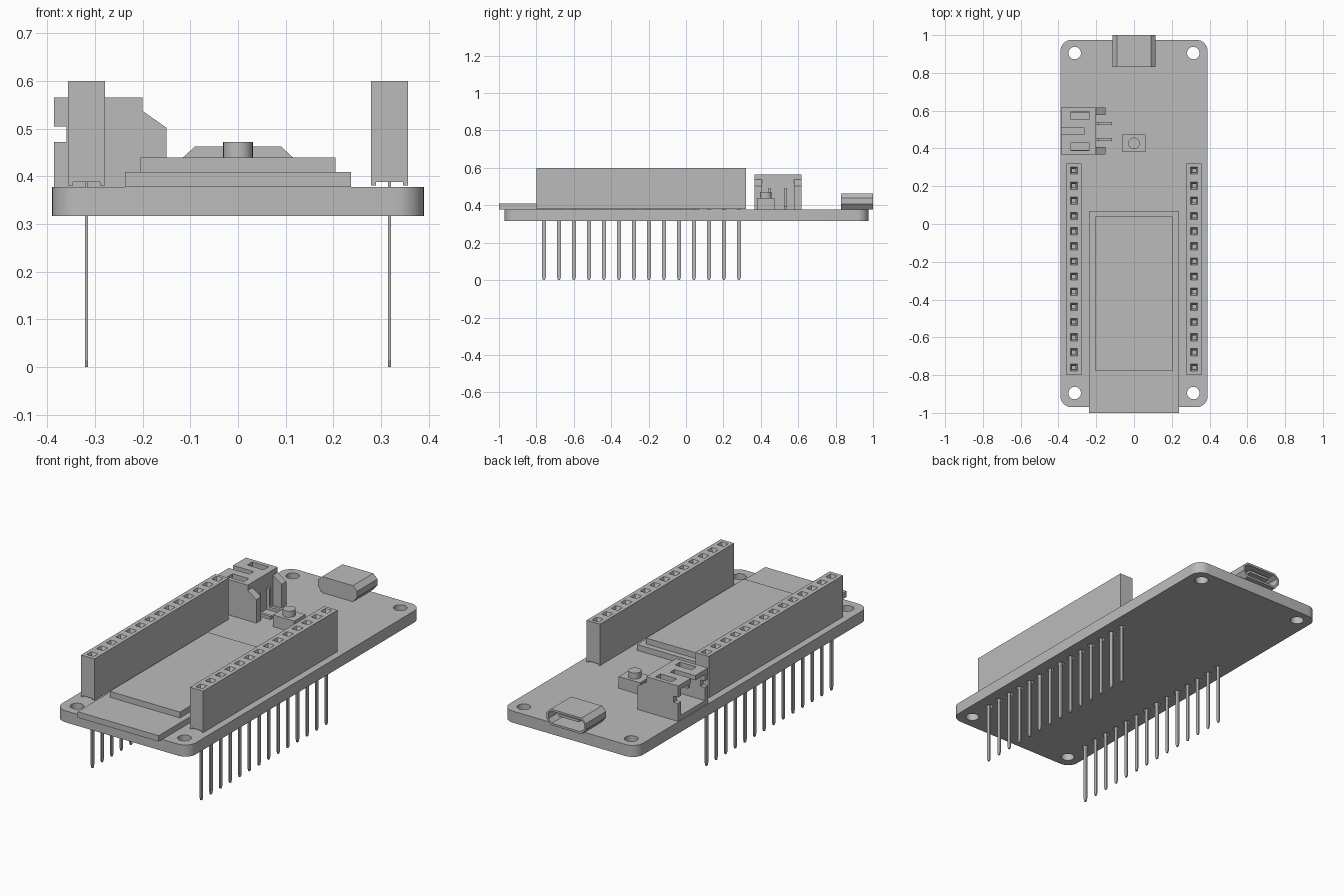
import bpy, bmesh, math
from mathutils import Matrix

if "Cube" in bpy.data.objects:
    bpy.data.objects.remove(bpy.data.objects["Cube"], do_unlink=True)

grey = bpy.data.materials.new("plain grey")
grey.use_nodes = True
colour = (0.5, 0.5, 0.5, 1)
grey.diffuse_color = colour
grey.node_tree.nodes["Principled BSDF"].inputs["Base Color"].default_value = colour


def add_box(bm, x0, x1, y0, y1, z0, z1):
    m = Matrix.Translation(((x0 + x1) / 2, (y0 + y1) / 2, (z0 + z1) / 2))
    m = m @ Matrix.Diagonal((x1 - x0, y1 - y0, z1 - z0, 1))
    return bmesh.ops.create_cube(bm, size=1, matrix=m)["verts"]


def add_cone(bm, x, y, z0, z1, r0, r1, sides=24, turn=0):
    m = Matrix.Translation((x, y, (z0 + z1) / 2)) @ Matrix.Rotation(turn, 4, "Z")
    bmesh.ops.create_cone(bm, cap_ends=True, segments=sides, radius1=r0,
                          radius2=r1, depth=z1 - z0, matrix=m)


def add_prism(bm, outline, axis, start, end):
    """Extrude a 2D outline along x or y."""
    def put(a, b):
        return (a, start, b) if axis == "y" else (start, a, b)
    face = bm.faces.new([bm.verts.new(put(a, b)) for a, b in outline])
    out = bmesh.ops.extrude_face_region(bm, geom=[face])
    move = (0, end - start, 0) if axis == "y" else (end - start, 0, 0)
    verts = [g for g in out["geom"] if isinstance(g, bmesh.types.BMVert)]
    bmesh.ops.translate(bm, verts=verts, vec=move)


def finish(bm, name, smooth=False):
    bmesh.ops.recalc_face_normals(bm, faces=bm.faces)
    mesh = bpy.data.meshes.new(name)
    bm.to_mesh(mesh)
    bm.free()
    mesh.materials.append(grey)
    ob = bpy.data.objects.new(name, mesh)
    bpy.context.collection.objects.link(ob)
    if smooth:
        shade(ob)
    return ob


def shade(ob):
    bpy.ops.object.select_all(action="DESELECT")
    ob.select_set(True)
    bpy.context.view_layer.objects.active = ob
    bpy.ops.object.shade_smooth_by_angle(angle=math.radians(30))


def cut(ob, *cutter_meshes):
    """Subtract each cutter, bake the result and discard the cutters."""
    for bm in cutter_meshes:
        cutter = finish(bm, "cutter")
        cutter.hide_render = True
        mod = ob.modifiers.new("cut", "BOOLEAN")
        mod.operation, mod.solver, mod.object = "DIFFERENCE", "EXACT", cutter
        graph = bpy.context.evaluated_depsgraph_get()
        baked = bpy.data.meshes.new_from_object(ob.evaluated_get(graph))
        ob.modifiers.clear()
        ob.data = baked
        bpy.data.objects.remove(cutter, do_unlink=True)


def box(name, *size):
    bm = bmesh.new()
    add_box(bm, *size)
    return finish(bm, name)


TOP, BOTTOM = 0.378, 0.317
PIN_X = 0.318
PIN_Y = [0.283 - 0.0802 * i for i in range(14)]

# Circuit board with rounded corners, mounting holes and pin holes
bm = bmesh.new()
add_box(bm, -0.39, 0.39, -0.97, 0.975, BOTTOM, TOP)
upright = [e for e in bm.edges if abs(e.verts[0].co.z - e.verts[1].co.z) > 0.01]
bmesh.ops.bevel(bm, geom=upright, offset=0.06, segments=8, profile=0.5, affect="EDGES")
board = finish(bm, "circuit_board")
holes = bmesh.new()
for x in (-0.314, 0.314):
    for y in (-0.895, 0.905):
        add_cone(holes, x, y, 0.3, 0.4, 0.033, 0.033, 32)
for x in (-PIN_X, PIN_X):
    for y in PIN_Y:
        add_cone(holes, x, y, 0.3, 0.4, 0.018, 0.018, 12)
cut(board, holes)
shade(board)

# Radio module and its metal shield
box("radio_module", -0.237, 0.237, -1.0, 0.07, TOP, 0.409)
box("module_shield", -0.205, 0.205, -0.777, 0.04, 0.409, 0.44)

# Socket headers with funnel openings, and their blade pins
for side, x in (("right", -PIN_X), ("left", PIN_X)):
    header = box(side + "_header", x - 0.039, x + 0.039, -0.80, 0.32, 0.381, 0.6)
    funnels, wells, gap = bmesh.new(), bmesh.new(), bmesh.new()
    for y in PIN_Y:
        add_cone(funnels, x, y, 0.575, 0.605, 0.014, 0.03, 4, math.pi / 4)
        add_box(wells, x - 0.009, x + 0.009, y - 0.009, y + 0.009, 0.5, 0.59)
    add_box(gap, x - 0.028, x + 0.028, -0.9, 0.4, 0.37, 0.388)
    cut(header, funnels, wells, gap)

    pins = bmesh.new()
    for y in PIN_Y:
        add_box(pins, x - 0.0035, x + 0.0035, y - 0.01, y + 0.01, 0.015, 0.395)
        tip = add_box(pins, x - 0.0035, x + 0.0035, y - 0.01, y + 0.01, 0, 0.015)
        for v in tip:
            if v.co.z < 0.01:
                v.co.y = y + (v.co.y - y) * 0.5
    finish(pins, side + "_header_pins")

# Hollow port at the back with a tongue inside
def port_outline(inset):
    wide, flat = 0.115 - inset, 0.09 - inset * 0.6
    low, high = TOP + inset, 0.463 - inset
    return [(-flat, low), (flat, low), (wide, 0.408), (wide, 0.44),
            (flat, high), (-flat, high), (-wide, 0.44), (-wide, 0.408)]

bm = bmesh.new()
add_prism(bm, port_outline(0), "y", 0.83, 1.0)
port = finish(bm, "port_shell")
hollow = bmesh.new()
add_prism(hollow, port_outline(0.011), "y", 0.86, 1.05)
cut(port, hollow)
box("port_tongue", -0.06, 0.06, 0.85, 0.98, 0.425, 0.438)

# Push button
box("button_base", -0.062, 0.062, 0.38, 0.473, TOP, 0.44)
bm = bmesh.new()
add_cone(bm, 0, 0.427, 0.435, 0.472, 0.031, 0.031, 32)
finish(bm, "button_cap", True)

# Battery connector: open toward the board edge, slotted on top and sides
body = box("connector_body", -0.386, -0.2, 0.367, 0.617, TOP, 0.565)
cavity, slots, slits = bmesh.new(), bmesh.new(), bmesh.new()
add_box(cavity, -0.42, -0.235, 0.393, 0.591, 0.402, 0.54)
for y in (0.574, 0.41):
    add_box(slots, -0.333, -0.238, y - 0.021, y + 0.021, 0.53, 0.6)
add_box(slots, -0.42, -0.265, 0.474, 0.51, 0.53, 0.6)
add_box(slits, -0.42, -0.36, 0.3, 0.7, 0.472, 0.505)
cut(body, cavity, slots, slits)

# Sloped connector arms
bm = bmesh.new()
for y in (0.367, 0.577):
    add_prism(bm, [(-0.2, TOP), (-0.15, TOP), (-0.15, 0.502), (-0.2, 0.537)],
              "y", y, y + 0.04)
finish(bm, "connector_arms")

# Bent connector contacts
bm = bmesh.new()
for y in (0.447, 0.532):
    add_box(bm, y0=y - 0.008, y1=y + 0.008, x0=-0.2, x1=-0.117, z0=TOP, z1=0.394)
    add_box(bm, y0=y - 0.008, y1=y + 0.008, x0=-0.2, x1=-0.184, z0=0.39, z1=0.49)
    add_box(bm, y0=y - 0.008, y1=y + 0.008, x0=-0.33, x1=-0.19, z0=0.474, z1=0.49)
finish(bm, "connector_contacts")
